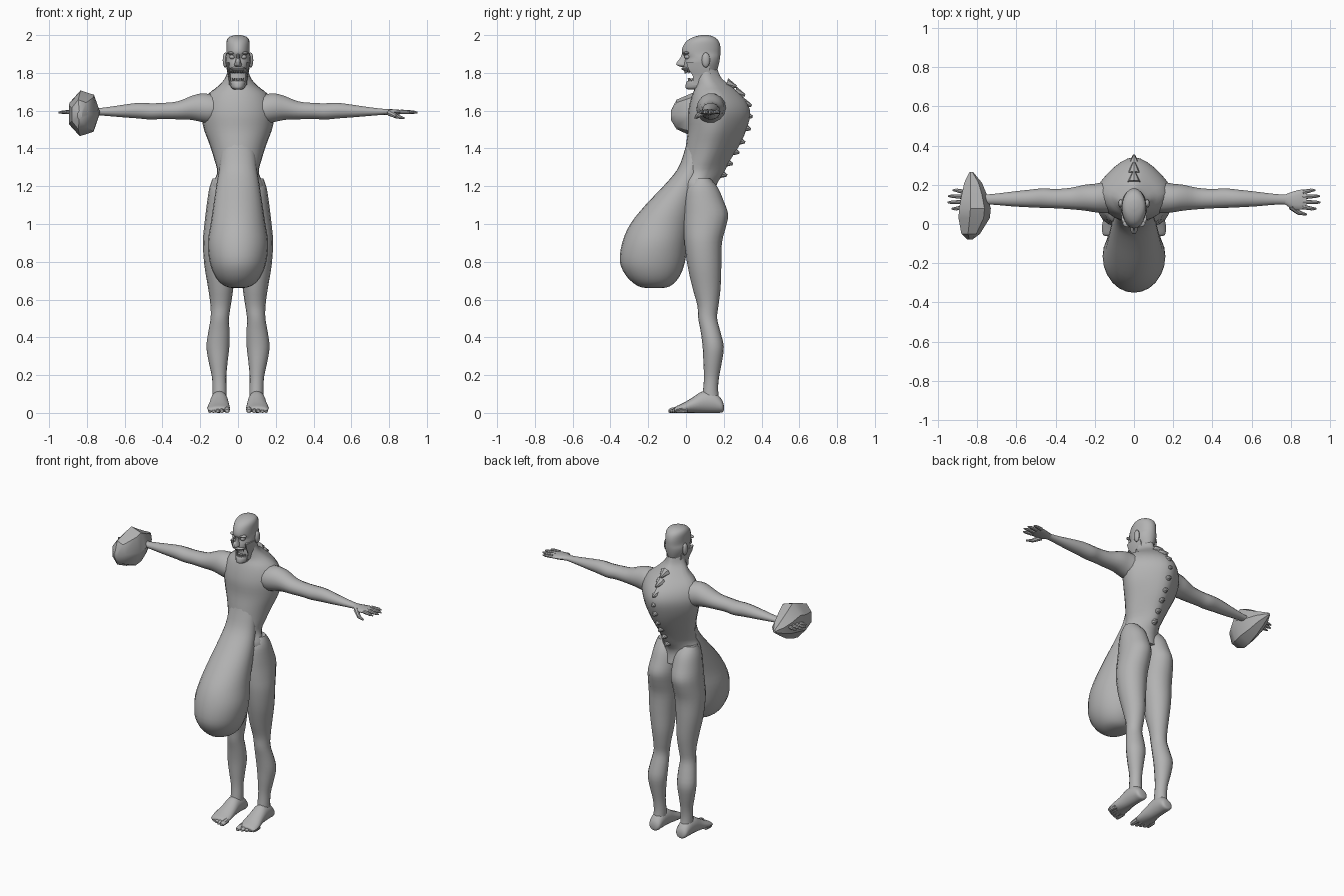
import bpy, bmesh, math
from mathutils import Vector, Matrix

clay = bpy.data.materials.new("clay grey")
clay.diffuse_color = (0.45, 0.45, 0.45, 1)


def finish(name, bm, mirror=False, angle=40):
    bmesh.ops.recalc_face_normals(bm, faces=bm.faces)
    me = bpy.data.meshes.new(name)
    bm.to_mesh(me)
    bm.free()
    me.materials.append(clay)
    ob = bpy.data.objects.new(name, me)
    bpy.context.collection.objects.link(ob)
    if mirror:
        m = ob.modifiers.new("Mirror", 'MIRROR')
        m.use_mirror_merge = False
    bpy.ops.object.select_all(action='DESELECT')
    ob.select_set(True)
    bpy.context.view_layer.objects.active = ob
    bpy.ops.object.shade_smooth_by_angle(angle=math.radians(angle))
    return ob


def smooth_rows(rows, n):
    """Catmull-Rom interpolation between cross-section rows."""
    out = []
    for i in range(len(rows) - 1):
        a, b, c, d = (rows[max(0, min(len(rows) - 1, i + k))] for k in (-1, 0, 1, 2))
        for s in range(n):
            t = s / n
            out.append([0.5 * (2*q + (r-p)*t + (2*p-5*q+4*r-w)*t*t + (3*q-p-3*r+w)*t**3)
                        for p, q, r, w in zip(a, b, c, d)])
    return out + [list(rows[-1])]


def add_loft(bm, axis, rows, segs=16, n=3, pinch=0.0):
    """Rows are (position, u0, u1, v0, v1); the axes u, v follow x, y, z order."""
    rings = []
    for t, u0, u1, v0, v1 in smooth_rows(rows, n):
        ring = []
        for k in range(segs):
            a = 2 * math.pi * k / segs
            c, s = math.cos(a), math.sin(a)
            u = (u0+u1)/2 + (u1-u0)/2 * c * (1 - pinch * max(0, s))
            v = (v0+v1)/2 + (v1-v0)/2 * s
            co = {'x': (t, u, v), 'y': (u, t, v), 'z': (u, v, t)}[axis]
            ring.append(bm.verts.new(co))
        rings.append(ring)
    for r, q in zip(rings, rings[1:]):
        for k in range(segs):
            j = (k + 1) % segs
            bm.faces.new((r[k], r[j], q[j], q[k]))
    bm.faces.new(rings[0])
    bm.faces.new(rings[-1])


def loft(name, axis, rows, mirror=False, angle=50, **kw):
    bm = bmesh.new()
    add_loft(bm, axis, rows, **kw)
    return finish(name, bm, mirror, angle)


def add_cone(bm, base, tip, r0, r1=0.0, segs=6):
    d = Vector(tip) - Vector(base)
    mat = Matrix.Translation((Vector(base) + Vector(tip)) / 2) @ d.to_track_quat('Z', 'Y').to_matrix().to_4x4()
    bmesh.ops.create_cone(bm, cap_ends=True, segments=segs, radius1=r0, radius2=r1, depth=d.length, matrix=mat)


def ball(name, loc, scale, mirror=False):
    bm = bmesh.new()
    bmesh.ops.create_uvsphere(bm, u_segments=12, v_segments=8, radius=1,
                              matrix=Matrix.Translation(loc) @ Matrix.Diagonal((*scale, 1)))
    return finish(name, bm, mirror)


# Hunched torso running up into the trapezius and neck
loft("torso", 'z', [
    (1.12, -.13, .13, .00, .17), (1.20, -.14, .14, -.03, .16), (1.27, -.11, .11, -.03, .20),
    (1.34, -.125, .125, -.01, .235), (1.42, -.15, .15, .00, .285), (1.50, -.18, .18, .01, .32),
    (1.58, -.195, .195, .01, .34), (1.64, -.185, .185, .02, .325), (1.69, -.155, .155, .035, .285),
    (1.73, -.105, .105, .05, .24), (1.77, -.07, .07, .05, .19), (1.81, -.055, .055, .05, .17),
    (1.85, -.05, .05, .05, .16)], segs=24, pinch=.4)

# Knobs of the spine
bm = bmesh.new()
for y, z in ((.25, 1.735), (.295, 1.69), (.33, 1.635), (.335, 1.575), (.325, 1.51),
             (.295, 1.44), (.265, 1.385), (.23, 1.325), (.20, 1.265)):
    add_cone(bm, (0, y - .035, z + .005), (0, y + .018, z - .008), .033, .006, 8)
finish("spine_knobs", bm)

# Sagging belly
loft("belly", 'z', [
    (1.46, -.07, .07, .01, .10), (1.38, -.09, .09, -.01, .10), (1.29, -.10, .10, -.045, .10),
    (1.20, -.115, .115, -.12, .09), (1.10, -.13, .13, -.215, .06), (1.00, -.145, .145, -.295, .03),
    (.90, -.16, .16, -.338, .01), (.80, -.15, .15, -.35, -.005), (.73, -.125, .125, -.32, -.03),
    (.685, -.09, .09, -.275, -.065), (.665, -.05, .05, -.235, -.10), (.66, -.01, .01, -.18, -.15)], segs=24)

# Legs with hips and buttocks
loft("leg", 'z', [
    (1.24, .03, .135, .04, .13), (1.19, .005, .152, .00, .17), (1.12, -.005, .163, -.01, .20),
    (1.05, -.005, .172, -.012, .223), (.98, -.002, .18, -.012, .21), (.90, .003, .186, -.008, .19),
    (.78, .016, .178, .008, .187), (.66, .025, .158, .035, .183), (.57, .038, .146, .06, .172),
    (.50, .048, .145, .065, .165), (.43, .045, .157, .078, .182), (.35, .046, .167, .088, .20),
    (.27, .055, .155, .092, .19), (.19, .062, .138, .095, .175), (.12, .06, .135, .09, .17),
    (.05, .06, .135, .08, .18)], mirror=True, segs=16)

# Feet and toes
loft("foot", 'y', [
    (.20, .08, .115, .012, .04), (.19, .06, .135, .002, .07), (.15, .055, .142, .00, .11),
    (.09, .052, .147, .00, .115), (.04, .047, .153, .00, .085), (-.01, .043, .163, .00, .055),
    (-.05, .046, .16, .002, .036), (-.06, .055, .15, .005, .026)], mirror=True)
bm = bmesh.new()
for x, y, r in ((.058, -.092, .015), (.085, -.085, .012), (.108, -.075, .012), (.129, -.064, .011), (.148, -.052, .011)):
    add_loft(bm, 'y', [(y, x - r*.4, x + r*.4, .004, r), (y + .008, x - r, x + r, 0, r*1.7),
                       (y + .06, x - r, x + r, 0, r*2.4)], segs=8, n=2)
finish("toes", bm, True)

# Arms
loft("arm", 'x', [
    (.10, .06, .22, 1.54, 1.68), (.15, .055, .215, 1.53, 1.69), (.20, .06, .205, 1.54, 1.692),
    (.25, .068, .20, 1.55, 1.678), (.32, .075, .185, 1.553, 1.65), (.40, .08, .178, 1.555, 1.642),
    (.46, .082, .182, 1.552, 1.64), (.53, .085, .175, 1.558, 1.642), (.62, .09, .165, 1.565, 1.63),
    (.70, .097, .155, 1.572, 1.618), (.77, .10, .15, 1.578, 1.61), (.80, .09, .158, 1.58, 1.608)],
    mirror=True, segs=14)

# Hands
loft("palm", 'x', [
    (.77, .10, .15, 1.578, 1.61), (.81, .075, .165, 1.577, 1.608), (.85, .073, .175, 1.58, 1.605),
    (.88, .08, .172, 1.584, 1.602)], mirror=True, segs=12)
bm = bmesh.new()
for y0, y1, end in ((.087, .078, .93), (.113, .11, .95), (.138, .142, .947), (.162, .172, .925)):
    add_cone(bm, (.86, y0, 1.594), (end - .02, y1, 1.592), .012, .009, 8)
    add_cone(bm, (end - .02, y1, 1.592), (end, y1, 1.590), .009, .004, 8)
add_cone(bm, (.80, .09, 1.59), (.84, .058, 1.57), .017, .012, 8)
add_cone(bm, (.84, .058, 1.57), (.88, .048, 1.56), .012, .005, 8)
finish("fingers", bm, True)

# Rough stone enclosing one hand
loft("stone", 'y', [
    (-.08, -.85, -.825, 1.55, 1.60), (-.05, -.885, -.785, 1.50, 1.66), (.03, -.903, -.735, 1.462, 1.695),
    (.08, -.90, -.73, 1.47, 1.71), (.15, -.885, -.75, 1.50, 1.665), (.21, -.87, -.775, 1.54, 1.63),
    (.265, -.84, -.82, 1.58, 1.60)], segs=7, n=1, angle=35)

# Skull
loft("head", 'z', [
    (1.80, -.045, .045, .03, .155), (1.815, -.052, .052, -.012, .165), (1.85, -.064, .064, -.012, .175),
    (1.88, -.066, .066, -.005, .18), (1.905, -.062, .062, -.022, .182), (1.94, -.062, .062, -.016, .182),
    (1.97, -.06, .06, .005, .172), (1.99, -.047, .047, .04, .15), (2.0, -.015, .015, .08, .12)], segs=20)

# Jaw, cheeks and lips around the open mouth
loft("jaw", 'z', [
    (1.712, -.02, .02, .01, .08), (1.722, -.036, .036, -.002, .11), (1.745, -.044, .044, .00, .13),
    (1.757, -.044, .044, .006, .13)], segs=16)
loft("cheek", 'z', [
    (1.735, .032, .047, .03, .12), (1.78, .038, .052, .035, .13), (1.82, .043, .06, .01, .13),
    (1.855, .04, .066, .00, .12)], mirror=True, segs=10)
ball("upper_lip", (0, .005, 1.822), (.042, .03, .011))

# Teeth
bm = bmesh.new()
for i in range(-3, 4):
    x, y = i * .0095, .004 + .0022 * i * i
    add_cone(bm, (x, y - .01, 1.818), (x, y - .008, 1.798), .006, .003)
    add_cone(bm, (x, y + .012, 1.752), (x, y + .008, 1.772), .006, .003)
finish("teeth", bm)

# Nose, eyes, brows and ears
loft("nose", 'z', [
    (1.832, -.012, .012, -.03, .02), (1.842, -.02, .02, -.052, .02), (1.856, -.016, .016, -.05, .02),
    (1.878, -.010, .010, -.032, .02), (1.90, -.009, .009, -.023, .02)], segs=10)
ball("eye", (.03, .008, 1.885), (.015, .016, .013), True)
ball("brow", (.032, .002, 1.905), (.026, .018, .008), True)
ball("ear", (.067, .105, 1.868), (.014, .022, .04), True)
